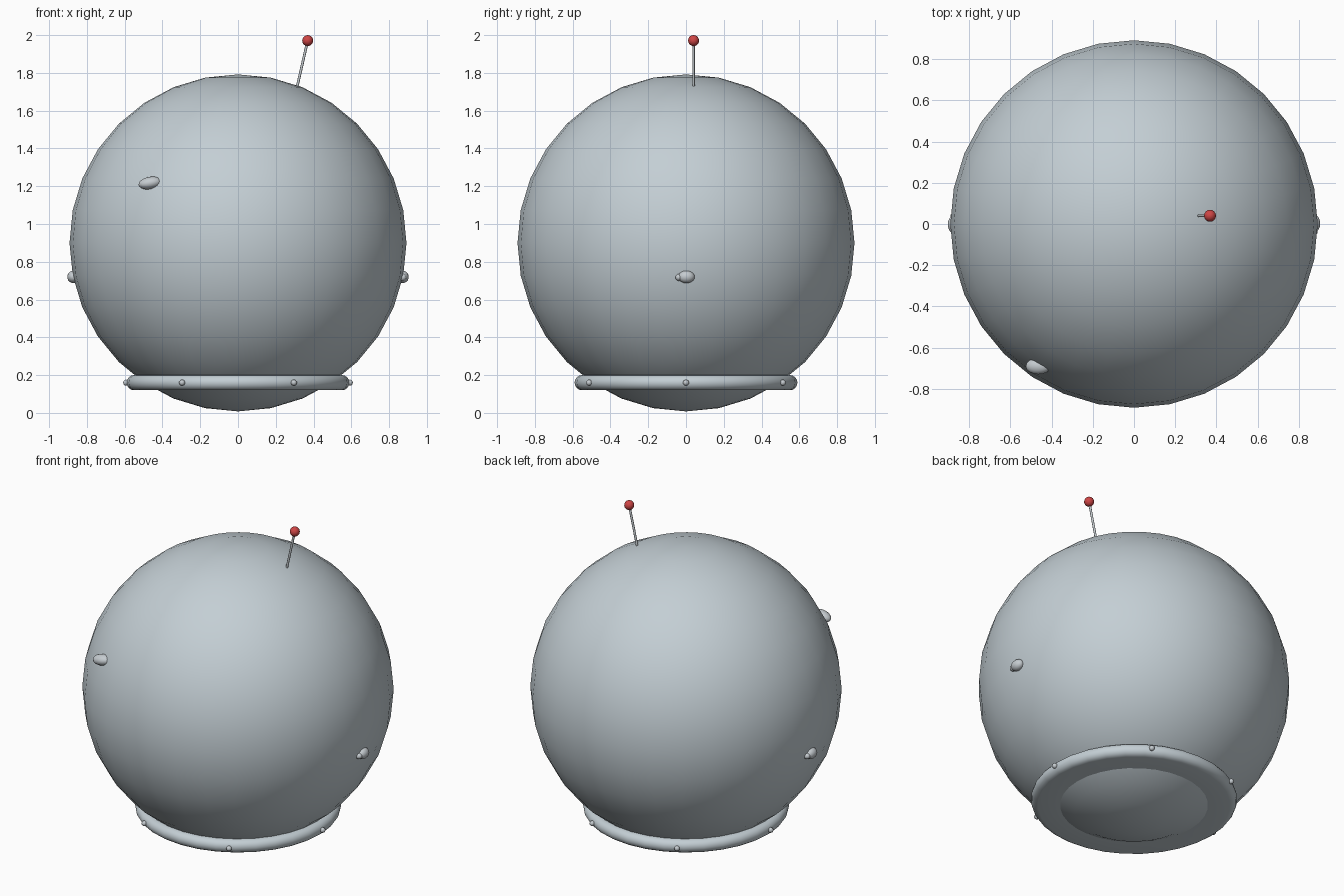
import bpy, math
from mathutils import Vector

if "Cube" in bpy.data.objects:
    bpy.data.objects.remove(bpy.data.objects["Cube"])


def material(name, rgb):
    m = bpy.data.materials.new(name)
    m.diffuse_color = (*rgb, 1)
    m.use_nodes = True
    m.node_tree.nodes["Principled BSDF"].inputs["Base Color"].default_value = m.diffuse_color
    return m


GLASS = material("pale blue grey", (0.55, 0.62, 0.66))
METAL = material("light metal", (0.56, 0.60, 0.63))
RED = material("signal red", (0.62, 0.06, 0.06))


def finish(name, mat, angle=60):
    ob = bpy.context.object
    ob.name = name
    ob.data.materials.clear()
    ob.data.materials.append(mat)
    bpy.ops.object.shade_smooth_by_angle(angle=math.radians(angle))
    return ob


def ball(name, loc, radii, mat, seg=16, rings=10, rot=(0, 0, 0)):
    bpy.ops.mesh.primitive_uv_sphere_add(segments=seg, ring_count=rings,
                                         radius=1, location=loc, rotation=rot)
    bpy.context.object.scale = radii
    return finish(name, mat)


# Helmet bubble
ball("helmet_dome", (0, 0, 0.9), (0.892, 0.892, 0.892), GLASS, 32, 16)

# Neck ring: rounded band swept around the vertical axis
outer = [(0.55 + 0.04 * math.cos(a), 0.16 + 0.04 * math.sin(a))
         for a in (math.radians(-90 + 22.5 * i) for i in range(9))]
profile = [(0.42, 0.12)] + outer + [(0.42, 0.20)]
N, P = 32, len(profile)
verts, faces = [], []
for i in range(N):
    t = 2 * math.pi * i / N
    verts += [(r * math.cos(t), r * math.sin(t), z) for r, z in profile]
    for j in range(P):
        k, n = (j + 1) % P, (i + 1) % N
        faces.append((i * P + j, n * P + j, n * P + k, i * P + k))
mesh = bpy.data.meshes.new("neck_ring")
mesh.from_pydata(verts, [], faces)
ring = bpy.data.objects.new("neck_ring", mesh)
bpy.context.collection.objects.link(ring)
bpy.ops.object.select_all(action='DESELECT')
ring.select_set(True)
bpy.context.view_layer.objects.active = ring
finish("neck_ring", GLASS)

# Six rivets around the ring
for i in range(6):
    t = math.radians(60 * i)
    ball(f"rivet_{i}", (0.592 * math.cos(t), 0.592 * math.sin(t), 0.16),
         (0.016,) * 3, METAL, 12, 8)

# Side knobs, each with a small nub, repeated by a half turn
for side, s in (("right", 1), ("left", -1)):
    ball(f"knob_{side}", (0.872 * s, 0.002 * s, 0.72), (0.032, 0.044, 0.033), METAL)
    ball(f"knob_nub_{side}", (0.872 * s, -0.038 * s, 0.717), (0.02, 0.018, 0.018), METAL)

# Raised glint on the upper front
ball("glint", (-0.465, -0.69, 1.217), (0.062, 0.04, 0.033), METAL,
     rot=(0, math.radians(-10), 0))

# Antenna rod and tip
a, b = Vector((0.307, 0.04, 1.70)), Vector((0.369, 0.04, 1.971))
d = b - a
bpy.ops.mesh.primitive_cylinder_add(vertices=10, radius=0.007, depth=d.length,
                                    location=(a + b) / 2)
bpy.context.object.rotation_euler = d.to_track_quat('Z', 'Y').to_euler()
finish("antenna_rod", METAL)
ball("antenna_tip", b, (0.029,) * 3, RED)
